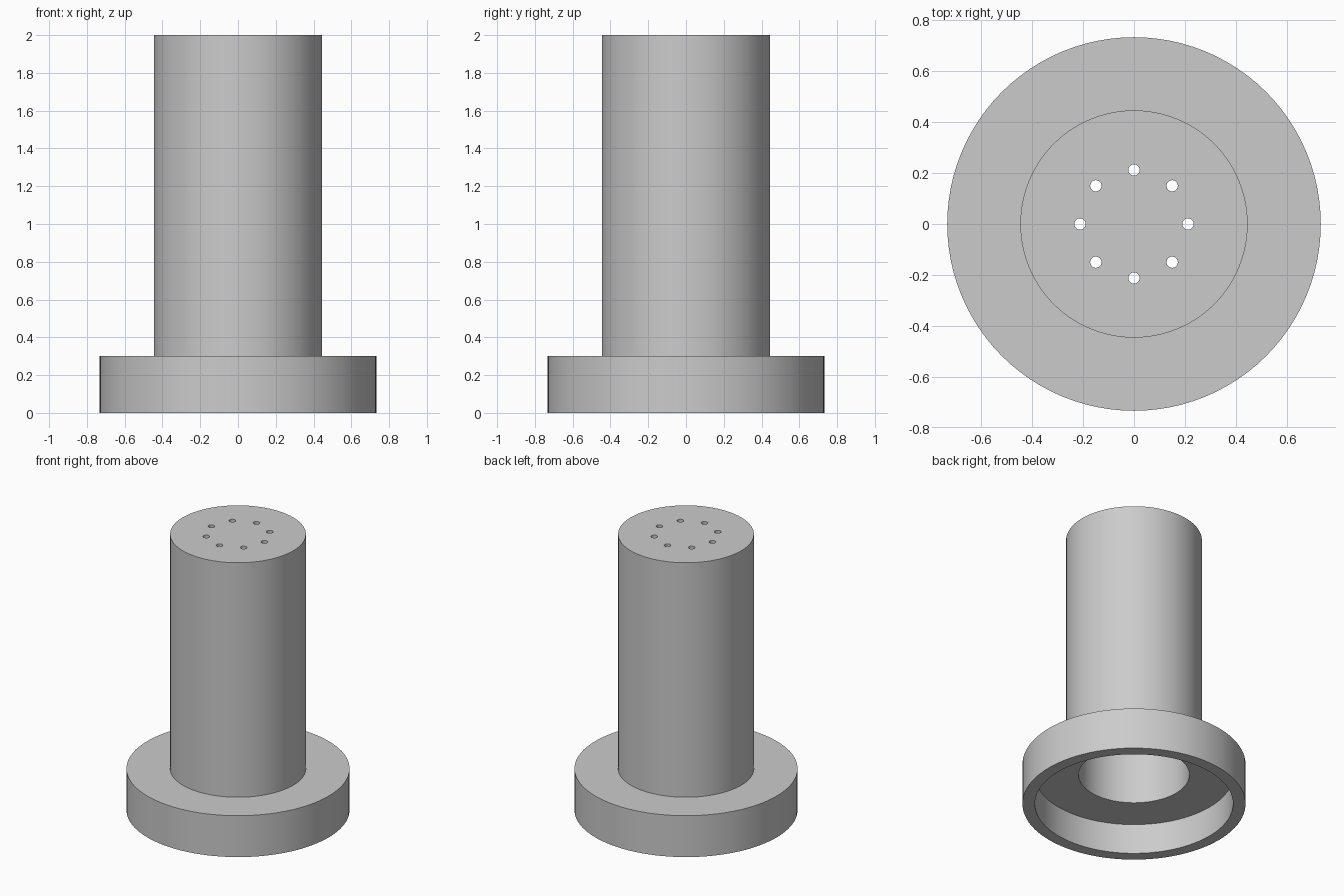
import bpy, bmesh
from math import cos, sin, tau, radians

old = bpy.data.objects.get("Cube")
if old:
    bpy.data.objects.remove(old, do_unlink=True)

# Main sizes
WALL = 0.082
FLANGE_R, FLANGE_H = 0.733, 0.3
TUBE_R, HEIGHT = 0.446, 2.0
HOLE_R, HOLE_RING, HOLES = 0.022, 0.212, 8
SEGMENTS = 96

grey = bpy.data.materials.new("plain grey")
grey.use_nodes = True
colour = (0.6, 0.6, 0.6, 1)
grey.diffuse_color = colour
grey.node_tree.nodes["Principled BSDF"].inputs["Base Color"].default_value = colour


def new_object(name, bm):
    bmesh.ops.recalc_face_normals(bm, faces=bm.faces)
    mesh = bpy.data.meshes.new(name)
    bm.to_mesh(mesh)
    bm.free()
    mesh.materials.append(grey)
    obj = bpy.data.objects.new(name, mesh)
    bpy.context.collection.objects.link(obj)
    return obj


def lathe(bm, profile, segments, cx=0, cy=0):
    """Turn an open (radius, z) profile around z and cap both ends."""
    rings = []
    for r, z in profile:
        rings.append([bm.verts.new((cx + r * cos(tau * i / segments),
                                    cy + r * sin(tau * i / segments), z))
                      for i in range(segments)])
    for a, b in zip(rings, rings[1:]):
        for i in range(segments):
            j = (i + 1) % segments
            bm.faces.new((a[i], a[j], b[j], b[i]))
    bm.faces.new(rings[0])
    bm.faces.new(rings[-1])


# Hollow flanged tube, from the bore ceiling down, around the rim and up to the top
bm = bmesh.new()
lathe(bm, [(TUBE_R - WALL, HEIGHT - WALL),
           (TUBE_R - WALL, FLANGE_H - WALL),
           (FLANGE_R - WALL, FLANGE_H - WALL),
           (FLANGE_R - WALL, 0),
           (FLANGE_R, 0),
           (FLANGE_R, FLANGE_H),
           (TUBE_R, FLANGE_H),
           (TUBE_R, HEIGHT)], SEGMENTS)
body = new_object("flanged_tube", bm)

# Ring of small holes through the top
bm = bmesh.new()
for k in range(HOLES):
    a = tau * k / HOLES
    lathe(bm, [(HOLE_R, HEIGHT - 2 * WALL), (HOLE_R, HEIGHT + WALL)], 32,
          HOLE_RING * cos(a), HOLE_RING * sin(a))
cutter = new_object("hole_cutter", bm)
cutter.hide_render = True

bpy.ops.object.select_all(action="DESELECT")
body.select_set(True)
bpy.context.view_layer.objects.active = body
cut = body.modifiers.new("holes", "BOOLEAN")
cut.operation = "DIFFERENCE"
cut.solver = "EXACT"
cut.object = cutter
bpy.ops.object.modifier_apply(modifier=cut.name)
bpy.data.objects.remove(cutter, do_unlink=True)

bpy.ops.object.shade_smooth_by_angle(angle=radians(30))
